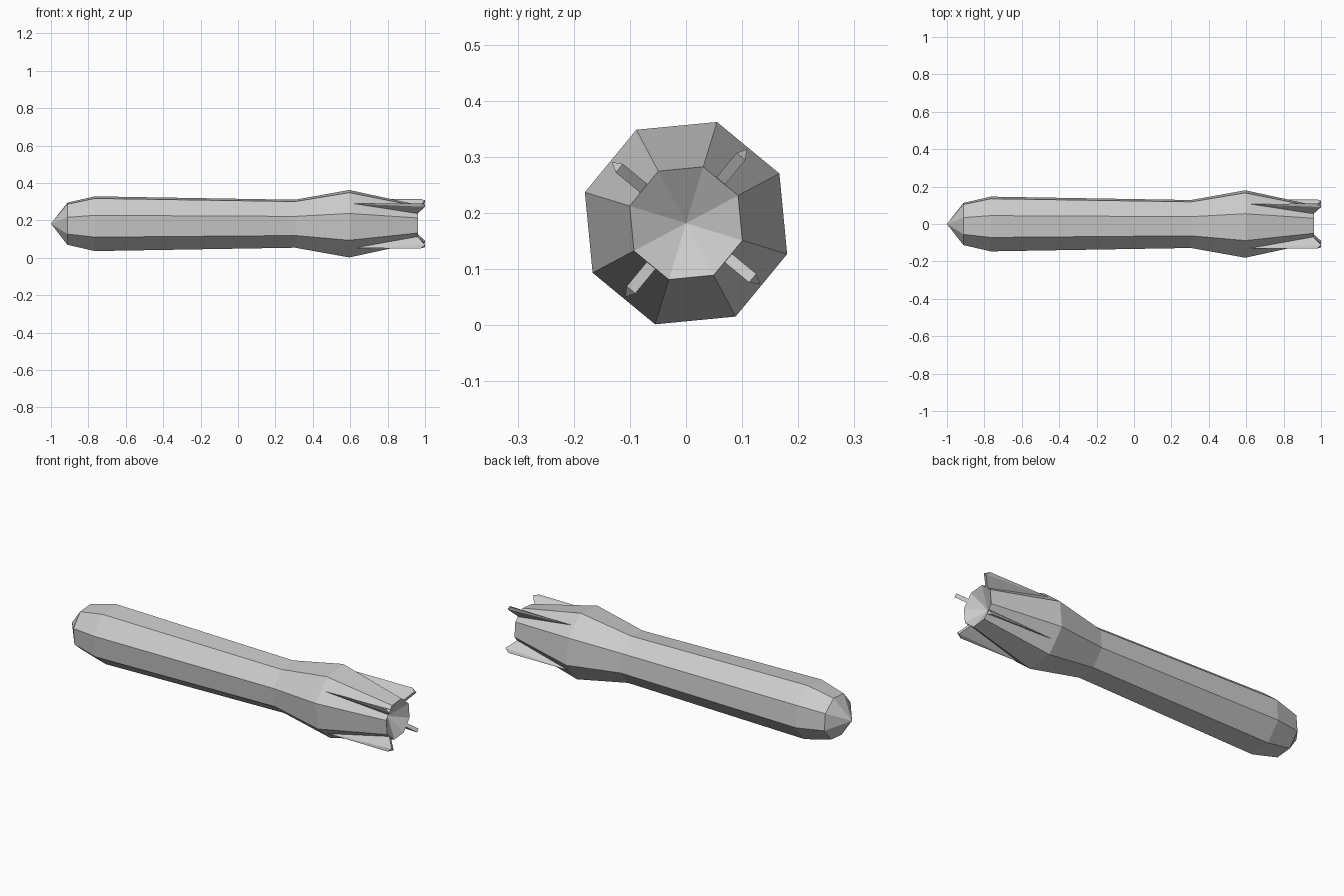
import bpy, bmesh
from math import cos, sin, radians

cube = bpy.data.objects.get("Cube")
if cube:
    bpy.data.objects.remove(cube, do_unlink=True)

AXIS_Z = 0.182        # height of the long axis
SIDES = 8
FIRST_CORNER = 28     # degrees, roll of the octagon

grey = bpy.data.materials.new("plain grey")
grey.use_nodes = True
colour = (0.6, 0.6, 0.6, 1)
grey.diffuse_color = colour
grey.node_tree.nodes["Principled BSDF"].inputs["Base Color"].default_value = colour


def polar(x, r, deg, side=0.0):
    """Point at radius r around the long axis, shifted sideways."""
    a = radians(deg)
    return (x, r * cos(a) - side * sin(a), AXIS_Z + r * sin(a) + side * cos(a))


def finish(name, bm):
    bmesh.ops.recalc_face_normals(bm, faces=bm.faces)
    mesh = bpy.data.meshes.new(name)
    bm.to_mesh(mesh)
    bm.free()
    mesh.materials.append(grey)
    obj = bpy.data.objects.new(name, mesh)
    bpy.context.collection.objects.link(obj)


# Body: octagonal rings, pointed nose and a hollow conical tail
profile = [(-0.912, 0.118), (-0.765, 0.153), (0.305, 0.134),
           (0.595, 0.1885), (0.963, 0.105)]
bm = bmesh.new()
rings = [[bm.verts.new(polar(x, r, FIRST_CORNER + i * 360 / SIDES))
          for i in range(SIDES)] for x, r in profile]
nose = bm.verts.new(polar(-1.0, 0, 0))
hollow = bm.verts.new(polar(0.9, 0, 0))
for i in range(SIDES):
    j = (i + 1) % SIDES
    for a, b in zip(rings, rings[1:]):
        bm.faces.new((a[i], a[j], b[j], b[i]))
    bm.faces.new((nose, rings[0][j], rings[0][i]))
    bm.faces.new((hollow, rings[-1][i], rings[-1][j]))
finish("body", bm)

# Fins: thin wedges growing from a leading point, with a sharp outer ridge
for n in range(4):
    angle = FIRST_CORNER + 22.5 + n * 90
    bm = bmesh.new()
    lead = bm.verts.new(polar(0.6, 0.169, angle))
    tip = bm.verts.new(polar(0.977, 0.171, angle))
    outer = [bm.verts.new(polar(1.0, 0.154, angle, s)) for s in (-0.01, 0.01)]
    root = [bm.verts.new(polar(0.957, 0.094, angle, s)) for s in (-0.01, 0.01)]
    for o, r in zip(outer, root):
        bm.faces.new((lead, tip, o))
        bm.faces.new((lead, o, r))
    bm.faces.new((tip, outer[0], outer[1]))
    bm.faces.new((outer[0], root[0], root[1], outer[1]))
    bm.faces.new((lead, root[0], root[1]))
    finish(f"tail_fin_{n + 1}", bm)
